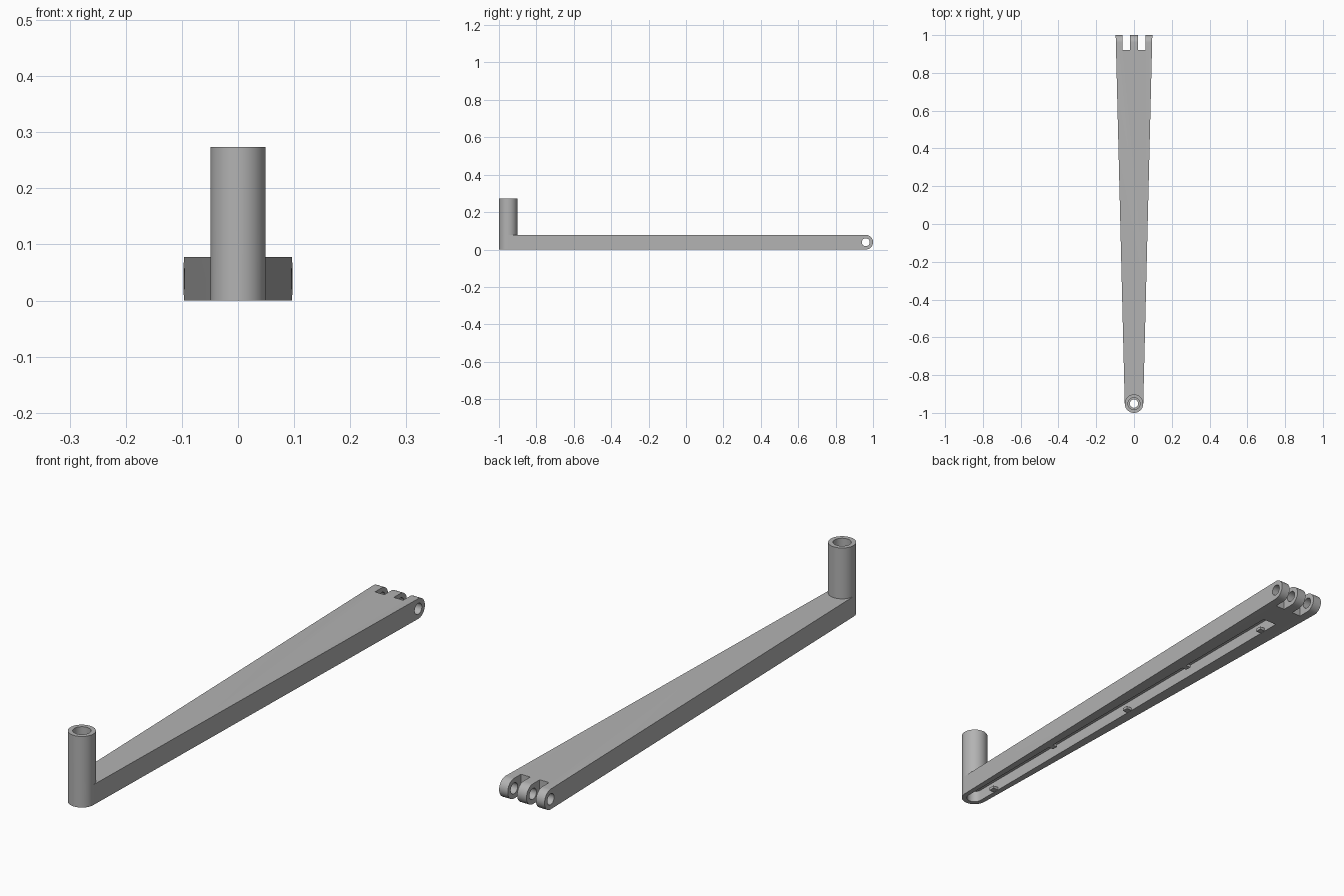
import bpy, bmesh, math
from mathutils import Matrix, Vector

cube = bpy.data.objects.get("Cube")
if cube:
    bpy.data.objects.remove(cube)

grey = bpy.data.materials.new("plain_grey")
grey.use_nodes = True
grey.diffuse_color = (0.45, 0.45, 0.45, 1)
grey.node_tree.nodes["Principled BSDF"].inputs["Base Color"].default_value = grey.diffuse_color

H, R, POST_Y, PIN_Y = 0.078, 0.049, -0.951, 0.961


def finish(name, bm):
    bmesh.ops.recalc_face_normals(bm, faces=bm.faces)
    mesh = bpy.data.meshes.new(name)
    bm.to_mesh(mesh)
    bm.free()
    mesh.materials.append(grey)
    ob = bpy.data.objects.new(name, mesh)
    bpy.context.collection.objects.link(ob)
    return ob


def prism(name, profile, direction):
    """Extrude a closed outline along a direction."""
    bm = bmesh.new()
    face = bm.faces.new([bm.verts.new(p) for p in profile])
    new = bmesh.ops.extrude_face_region(bm, geom=[face])["geom"]
    verts = [v for v in new if isinstance(v, bmesh.types.BMVert)]
    bmesh.ops.translate(bm, verts=verts, vec=direction)
    return finish(name, bm)


def box(name, x0, x1, y0, y1, z0, z1):
    return prism(name, [(x0, y0, z0), (x1, y0, z0), (x1, y1, z0), (x0, y1, z0)], (0, 0, z1 - z0))


def cylinder(name, radius, centre, depth, axis="Z"):
    bm = bmesh.new()
    turn = Matrix.Rotation(math.pi / 2, 4, "Y") if axis == "X" else Matrix()
    bmesh.ops.create_cone(bm, cap_ends=True, segments=48, radius1=radius, radius2=radius,
                          depth=depth, matrix=Matrix.Translation(centre) @ turn)
    return finish(name, bm)


def apply_boolean(target, other, operation):
    mod = target.modifiers.new(other.name, "BOOLEAN")
    mod.operation, mod.object, mod.solver = operation, other, "EXACT"
    bpy.context.view_layer.objects.active = target
    bpy.ops.object.modifier_apply(modifier=mod.name)
    bpy.data.objects.remove(other)


def arc(cx, cy, r, start, end, n=24):
    for i in range(n + 1):
        a = math.radians(start + (end - start) * i / n)
        yield cx + r * math.cos(a), cy + r * math.sin(a)


# Tapered arm with a round front end
outline = [(x, y, 0) for x, y in arc(0, POST_Y, R, 180, 360)]
arm = prism("crank_arm", outline + [(0.097, 1, 0), (-0.097, 1, 0)], (0, 0, H))

# Rounded hinge end
side = [(-0.2, y, z) for y, z in arc(PIN_Y, H / 2, H / 2, -90, 90)]
side += [(-0.2, -1.1, H), (-0.2, -1.1, 0)]
apply_boolean(arm, prism("hinge_rounding", side, (0.4, 0, 0)), "INTERSECT")

# Upright post
apply_boolean(arm, cylinder("post", R, (0, POST_Y, 0.137), 0.274), "UNION")

# Hinge slots and pin hole
for s in (-1, 1):
    x0, x1 = sorted((s * 0.02, s * 0.06))
    apply_boolean(arm, box("hinge_slot", x0, x1, 0.92, 1.1, -0.1, 0.2), "DIFFERENCE")
apply_boolean(arm, cylinder("pin_hole", 0.021, (0, PIN_Y, H / 2), 0.4, "X"), "DIFFERENCE")

# Long groove underneath, rounded where it meets the post
slot = [(x, y, -0.02) for x, y in arc(0, POST_Y, 0.03, 180, 360)]
slot += [(0.03, 0.81, -0.02), (-0.03, 0.81, -0.02)]
apply_boolean(arm, prism("groove", slot, (0, 0, 0.065)), "DIFFERENCE")

# Stepped bore through the post
apply_boolean(arm, cylinder("narrow_bore", 0.022, (0, POST_Y, 0.1), 0.5), "DIFFERENCE")
apply_boolean(arm, cylinder("wide_bore", 0.032, (0, POST_Y, 0.2), 0.24), "DIFFERENCE")

# Retaining tabs on alternating groove walls
for i in range(5):
    s = 1 if i % 2 else -1
    y = -0.86 + 0.398 * i
    x0, x1 = sorted((s * 0.008, s * 0.032))
    box("retaining_tab_%d" % (i + 1), x0, x1, y - 0.012, y + 0.012, 0.001, 0.012)

bpy.ops.object.select_all(action="DESELECT")
arm.select_set(True)
bpy.context.view_layer.objects.active = arm
bpy.ops.object.shade_smooth_by_angle(angle=math.radians(30))
